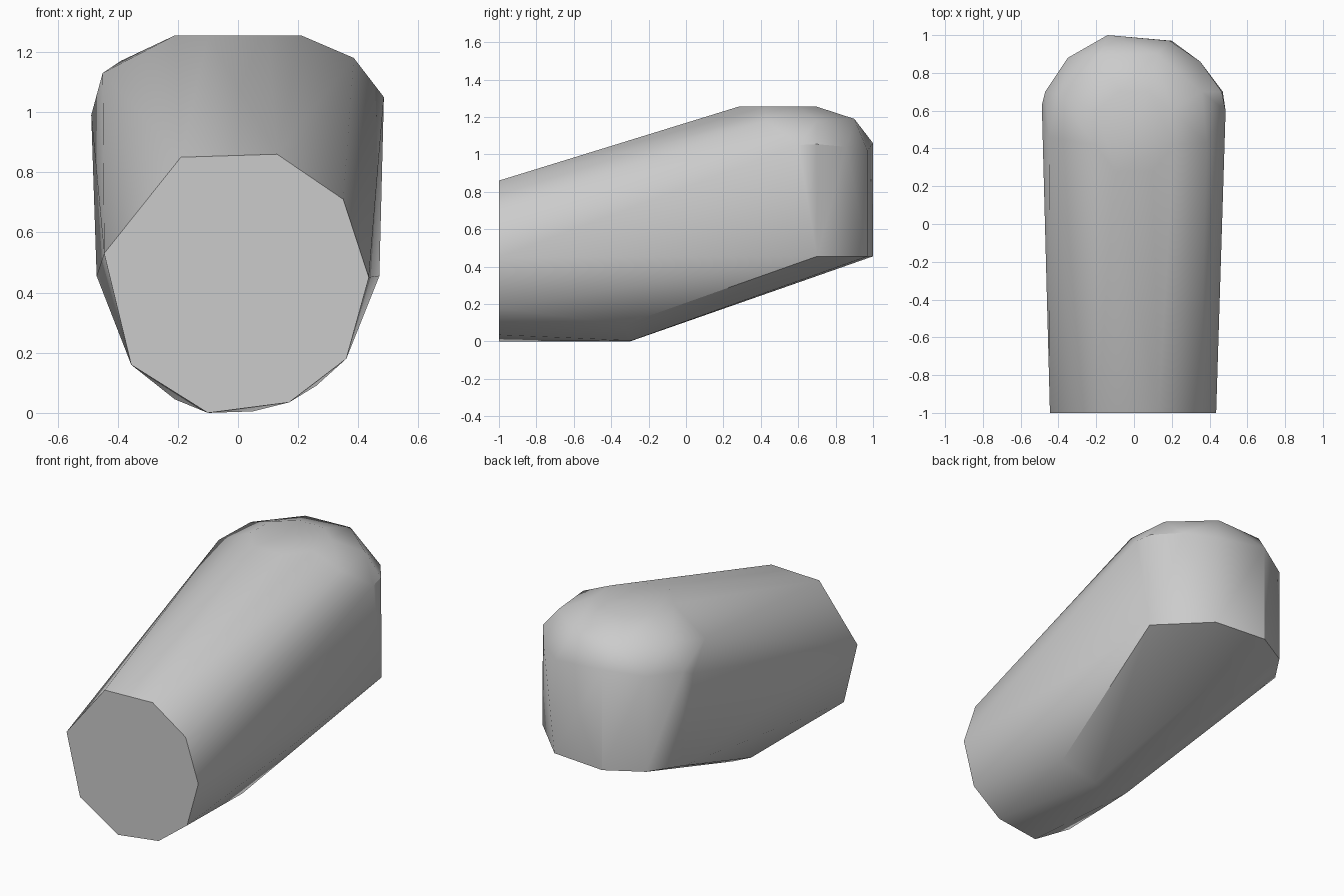
import bpy, bmesh, math

cube = bpy.data.objects.get("Cube")
if cube:
    bpy.data.objects.remove(cube, do_unlink=True)

# Single plain grey material
grey = bpy.data.materials.new("light_grey")
grey.use_nodes = True
colour = (0.6, 0.6, 0.6, 1)
grey.diffuse_color = colour
grey.node_tree.nodes["Principled BSDF"].inputs["Base Color"].default_value = colour

# Flat front end, an irregular nine-sided outline (x, z)
front_outline = [(-.19, .85), (.13, .86), (.35, .71), (.435, .45), (.36, .18),
                 (.17, .035), (-.10, 0), (-.355, .16), (-.445, .53)]
front_end = [(x, -1, z) for x, z in front_outline]

# Belly corner where the underside starts to slope up
belly = [(.26, -.33, .09), (.05, -.29, .005), (-.10, -.30, 0), (-.21, -.32, .045)]

# Lower edge of the upright rear wall (x, y)
wall_outline = [(.47, .70), (.20, .97), (-.14, 1), (-.35, .88), (-.47, .70)]
wall_foot = [(x, y, .455) for x, y in wall_outline]

# Upper edge of the wall, the shoulder and the crown of the dome
wall_top = [(.485, .60, 1.05), (.465, .70, 1.055), (.35, .86, 1.04), (.19, .97, 1.02),
            (-.14, 1, 1.06), (-.35, .88, 1.03), (-.47, .70, 1.02), (-.488, .63, .99)]
shoulder = [(.385, .43, 1.18), (.36, .70, 1.18), (.12, .90, 1.19),
            (-.18, .90, 1.18), (-.39, .68, 1.17), (-.45, .46, 1.13)]
crown = [(s * x, y, 1.255) for s in (-1, 1)
         for x, y in ((.10, .28), (.21, .42), (.20, .60), (.08, .70))]

# Stretch one convex skin over all the profiles
bm = bmesh.new()
for ring in (front_end, belly, wall_foot, wall_top, shoulder, crown):
    for point in ring:
        bm.verts.new(point)
bmesh.ops.convex_hull(bm, input=bm.verts[:])
loose = [v for v in bm.verts if not v.link_faces]
bmesh.ops.delete(bm, geom=loose, context='VERTS')
bmesh.ops.dissolve_limit(bm, angle_limit=math.radians(1),
                         verts=bm.verts[:], edges=bm.edges[:])
bmesh.ops.recalc_face_normals(bm, faces=bm.faces[:])
mesh = bpy.data.meshes.new("domed_body")
bm.to_mesh(mesh)
bm.free()
mesh.materials.append(grey)

body = bpy.data.objects.new("domed_body", mesh)
bpy.context.collection.objects.link(body)
bpy.context.view_layer.objects.active = body
body.select_set(True)
bpy.ops.object.shade_smooth_by_angle(angle=math.radians(30))
